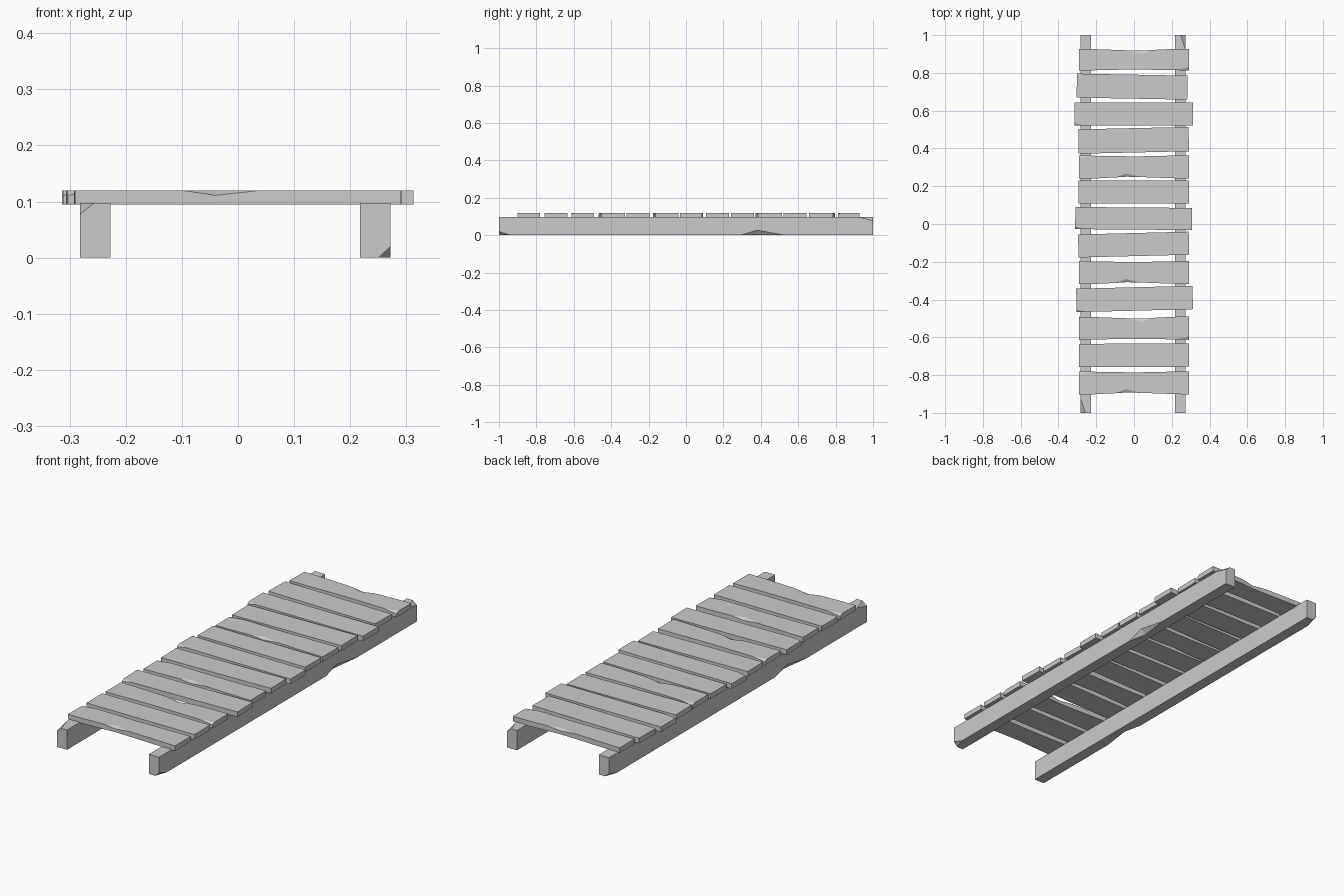
import bpy, bmesh
from math import pi
from mathutils import Matrix

if "Cube" in bpy.data.objects:
    bpy.data.objects.remove(bpy.data.objects["Cube"])


def beam(name, axis, stations, matrix):
    """Loft a box section along x or y. Station: (t, u0, u1, v0, v1, chips);
    chips = {corner: (cu, cv)}, corners 0..3 = low-u/bottom, high-u/bottom, high-u/top, low-u/top."""
    bm = bmesh.new()
    rings = []
    for t, u0, u1, v0, v1, chips in stations:
        c = [chips.get(i, (0, 0)) for i in range(4)]
        pts = [(u0, v0 + c[0][1]), (u0 + c[0][0], v0),
               (u1 - c[1][0], v0), (u1, v0 + c[1][1]),
               (u1, v1 - c[2][1]), (u1 - c[2][0], v1),
               (u0 + c[3][0], v1), (u0, v1 - c[3][1])]
        rings.append([bm.verts.new((t, u, v) if axis == 'x' else (u, t, v)) for u, v in pts])
    for a, b in zip(rings, rings[1:]):
        for i in range(8):
            j = (i + 1) % 8
            bm.faces.new((a[i], a[j], b[j], b[i]))
    bm.faces.new(rings[0])
    bm.faces.new(rings[-1])
    bmesh.ops.remove_doubles(bm, verts=bm.verts, dist=1e-5)
    bmesh.ops.transform(bm, matrix=matrix, verts=bm.verts)
    bmesh.ops.recalc_face_normals(bm, faces=bm.faces)
    me = bpy.data.meshes.new(name)
    bm.to_mesh(me)
    bm.free()
    ob = bpy.data.objects.new(name, me)
    bpy.context.collection.objects.link(ob)
    return ob


# Side rails: chipped outer corners and one long splinter notch; left is the right one turned round
RAIL = (-0.0275, 0.0275, 0, 0.097)
rail_chips = [(-1, {1: (0.022, 0.02)}), (-0.94, {}), (0.29, {}),
              (0.38, {1: (0.02, 0.027)}), (0.53, {}), (0.925, {}),
              (1, {2: (0.025, 0.02)})]
for name, x, ang in (("right_rail", 0.2445, 0), ("left_rail", -0.2545, pi)):
    beam(name, 'y', [(y, *RAIL, c) for y, c in rail_chips],
         Matrix.Translation((x, 0, 0)) @ Matrix.Rotation(ang, 4, 'Z'))


def plank_stations(x0, x1, w, kind):
    h = w / 2
    z = (0.095, 0.12)
    if kind == "worn":      # waisted, chipped in the middle of one edge and at one corner
        return [(x0, -h, h, *z, {2: (0.018, 0.008)}),
                (x0 + 0.07, -h, h - 0.002, *z, {}),
                (-0.10, -h + 0.006, h - 0.004, *z, {}),
                (-0.04, -h + 0.01, h - 0.005, *z, {3: (0.017, 0.009)}),
                (0.04, -h + 0.008, h - 0.005, *z, {}),
                (x1 - 0.06, -h + 0.001, h - 0.001, *z, {}),
                (x1, -h, h, *z, {})]
    if kind == "corner":    # one chipped end corner
        return [(x0, -h, h, *z, {3: (0.014, 0.009)}),
                (x0 + 0.05, -h, h, *z, {}), (x1, -h, h, *z, {})]
    return [(x0, -h, h, *z, {}), (x1, -h, h, *z, {})]


# Deck planks: left x, right x, centre y, width, yaw, kind
planks = [(-.29, .29, .870, .115, pi, "worn"), (-.303, .283, .727, .127, -.018, "plain"),
          (-.314, .312, .582, .122, 0, "corner"), (-.294, .29, .443, .129, .022, "plain"),
          (-.29, .29, .302, .123, 0, "worn"), (-.295, .29, .169, .122, 0, "plain"),
          (-.311, .307, .029, .117, -.008, "corner"), (-.295, .291, -.109, .122, .025, "plain"),
          (-.29, .29, -.257, .122, 0, "worn"), (-.305, .311, -.397, .124, .025, "corner"),
          (-.29, .29, -.552, .122, pi, "worn"), (-.292, .292, -.695, .123, .003, "plain"),
          (-.29, .29, -.841, .122, 0, "worn")]
for i, (x0, x1, y, w, yaw, kind) in enumerate(planks, 1):
    beam(f"plank_{i}", 'x', plank_stations(x0, x1, w, kind),
         Matrix.Translation((0, y, 0)) @ Matrix.Rotation(yaw, 4, 'Z'))
